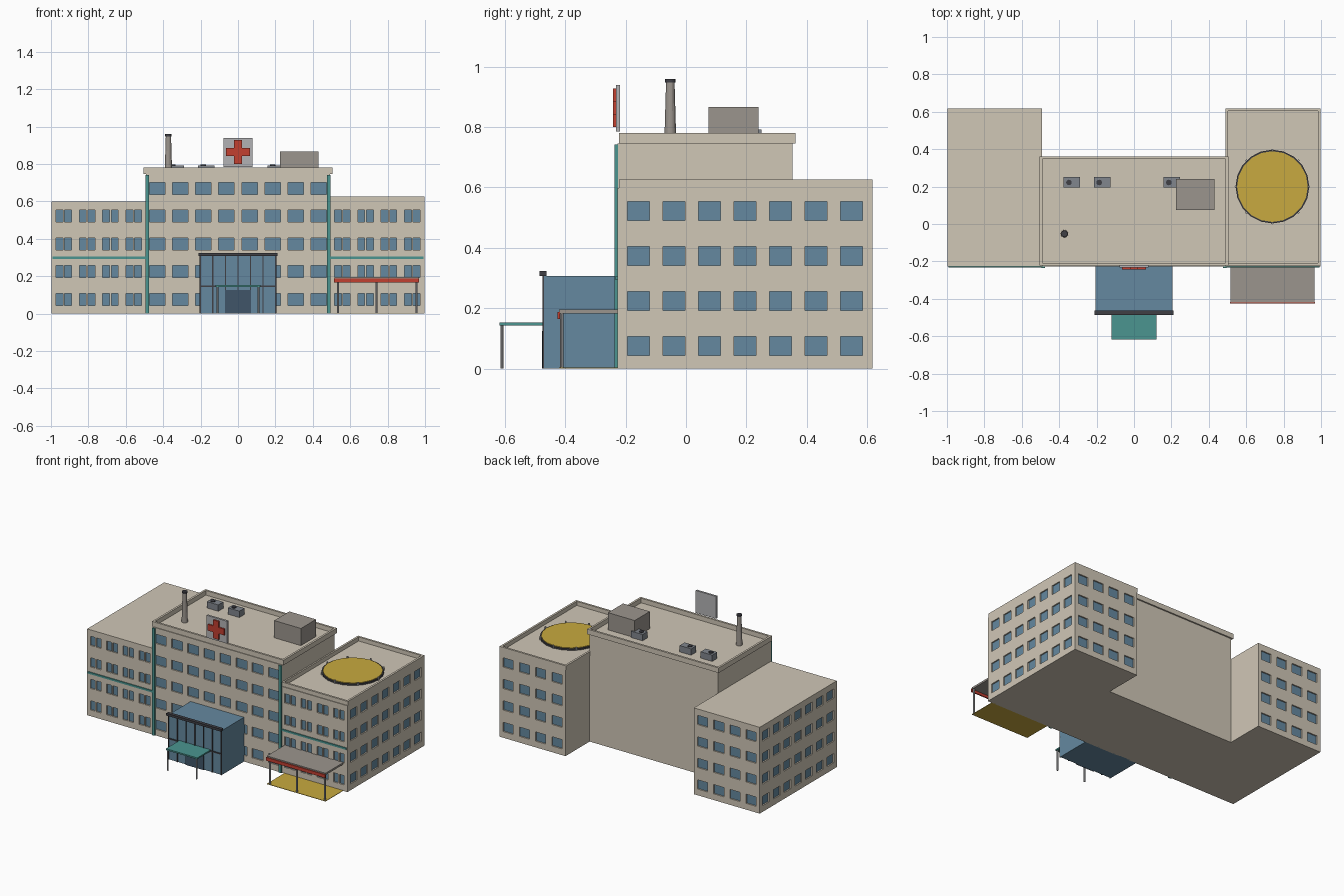
import bpy, bmesh, math
from mathutils import Matrix

if "Cube" in bpy.data.objects:
    bpy.data.objects.remove(bpy.data.objects["Cube"])

COL = {"wall": (.63, .57, .47), "glass": (.13, .25, .35), "teal": (.07, .30, .28),
       "red": (.54, .05, .03), "yellow": (.58, .40, .05), "dark": (.05, .05, .06),
       "grey": (.45, .45, .46), "stone": (.33, .30, .27), "door": (.05, .09, .14),
       "unit": (.22, .24, .27)}
mats = {}
for k, c in COL.items():
    mats[k] = bpy.data.materials.new(k)
    mats[k].diffuse_color = (*c, 1)


def finish(name, bm, col, mat=None):
    bmesh.ops.recalc_face_normals(bm, faces=bm.faces[:])
    me = bpy.data.meshes.new(name)
    bm.to_mesh(me)
    bm.free()
    ob = bpy.data.objects.new(name, me)
    me.materials.append(mats[col])
    if mat:
        ob.matrix_world = mat
    bpy.context.collection.objects.link(ob)
    return ob


def boxes(name, col, *items, mat=None):
    """One object from boxes given as x0, x1, y0, y1, z0, z1."""
    bm = bmesh.new()
    for x0, x1, y0, y1, z0, z1 in items:
        m = Matrix.Translation(((x0+x1)/2, (y0+y1)/2, (z0+z1)/2)) @ Matrix.Diagonal((x1-x0, y1-y0, z1-z0, 1))
        bmesh.ops.create_cube(bm, size=1, matrix=m)
    return finish(name, bm, col, mat)


def cyl(name, col, items, n=16):
    """One object from cones given as x, y, z0, z1, r0, r1."""
    bm = bmesh.new()
    for x, y, z0, z1, r0, r1 in items:
        bmesh.ops.create_cone(bm, cap_ends=True, segments=n, radius1=r0, radius2=r1,
                              depth=z1-z0, matrix=Matrix.Translation((x, y, (z0+z1)/2)))
    return finish(name, bm, col)


T = .012                                   # wall panel thickness
ROWS = [.075, .224, .373, .522, .67]


def wall(name, u0, u1, top, panes, rows, pos, angle):
    """Panel with window openings and recessed glass; panes are (u0, u1) spans."""
    mat = Matrix.Translation((*pos, 0)) @ Matrix.Rotation(math.radians(angle), 4, 'Z')
    us = sorted([u0, u1] + [u for p in panes for u in p])
    zs = [0] + [z + d for z in rows for d in (-.032, .032)] + [top]
    bm = bmesh.new()
    g = [[bm.verts.new((u, 0, z)) for z in zs] for u in us]
    for i in range(len(us)-1):
        for j in range(len(zs)-1):
            if not (i % 2 and j % 2):
                bm.faces.new((g[i][j], g[i+1][j], g[i+1][j+1], g[i][j+1]))
    ext = bmesh.ops.extrude_face_region(bm, geom=bm.faces[:], use_keep_orig=True)
    bmesh.ops.translate(bm, vec=(0, -T, 0),
                        verts=[v for v in ext["geom"] if isinstance(v, bmesh.types.BMVert)])
    finish(name, bm, "wall", mat)
    boxes(name + "_glass", "glass", *[(a, b, -.003, .001, z-.032, z+.032)
                                      for a, b in panes for z in rows], mat=mat)


def spans(centres, w):
    return [(c - w/2, c + w/2) for c in centres]


def parapet(name, x0, x1, y0, y1, z0, z1, t=.014):
    boxes(name, "wall", (x0, x1, y0, y0+t, z0, z1), (x0, x1, y1-t, y1, z0, z1),
          (x0, x0+t, y0+t, y1-t, z0, z1), (x1-t, x1, y0+t, y1-t, z0, z1))


# building masses
F, B = -.215, .605
boxes("main_block", "wall", (-.492, .492, F, .352, 0, .748))
boxes("left_wing", "wall", (-.985, -.492, F, B, 0, .598))
boxes("right_wing", "wall", (.492, .985, F, B, 0, .598))
parapet("main_parapet", -.504, .504, -.222, .362, .745, .78)
parapet("right_parapet", .488, .997, -.222, .617, .597, .626)

# window walls
wall("main_front_wall", -.492, .492, .746, spans([-.433 + .1237*i for i in range(8)], .083),
     ROWS, (0, F), 0)
cols = [-.187, -.062, .062, .187]
halves = [p for c in cols for p in ((c-.041, c-.005), (c+.005, c+.041))]
sides = spans([-.3525 + .1175*i for i in range(7)], .073)
for s, n in ((-1, "left"), (1, "right")):
    wall(n + "_front_wall", -.2525, .2525, .598, halves, ROWS[:4], (s*.7445, F), 0)
    wall(n + "_back_wall", -.2525, .2525, .598, spans(cols, .078), ROWS[:4], (s*.7445, B), 180)
    wall(n + "_side_wall", F-.195, B-.195, .598, sides, ROWS[:4], (s*.985, .195), s*90)
    # teal trim
    boxes(n + "_trim", "teal", (s*.485-.01, s*.485+.01, -.236, -.226, 0, .742),
          (s*.743-.248, s*.743+.248, -.233, -.226, .293, .306))

# glazed entrance hall
boxes("entrance_hall", "glass", (-.205, .205, -.47, -.22, 0, .307))
boxes("entrance_cornice", "dark", (-.21, .21, -.486, -.462, .307, .323))
boxes("entrance_mullions", "dark", *[(x-.003, x+.003, -.476, -.469, 0, .307)
      for x in [-.202 + .0673*i for i in range(7)]], (-.205, .205, -.476, -.469, .141, .149))
boxes("entrance_door", "door", (-.07, .07, -.477, -.469, 0, .125))
boxes("entrance_canopy", "teal", (-.12, .12, -.618, -.47, .142, .152))
cyl("entrance_canopy_posts", "grey", [(s*.11, -.61, 0, .143, .005, .005) for s in (-1, 1)], 8)

# ambulance bay
boxes("bay_roof", "stone", (.515, .965, -.42, -.222, .183, .196))
boxes("bay_fascia", "red", (.513, .967, -.426, -.418, .165, .188))
cyl("bay_posts", "grey", [(x, -.412, 0, .185, .006, .006) for x in (.535, .74, .955)], 8)
boxes("bay_floor", "yellow", (.515, .965, -.42, -.222, 0, .003))

# roof sign with a plain cross
boxes("sign_panel", "grey", (-.078, .078, -.232, -.218, .785, .94))
boxes("sign_cross", "red", (-.021, .021, -.242, -.231, .8, .927),
      (-.063, -.021, -.242, -.231, .842, .885), (.021, .063, -.242, -.231, .842, .885))

# rooftop plant
boxes("plant_room", "stone", (.225, .43, .075, .24, .745, .867))
boxes("air_units", "unit", *[(x-.044, x+.044, .195, .25, .745, .792) for x in (-.332, -.17, .202)])
cyl("air_unit_fans", "dark", [(x-.016, .222, .79, .797, .015, .015) for x in (-.332, -.17, .202)], 12)
cyl("chimney", "stone", [(-.372, -.052, .745, .952, .02, .014)])
cyl("chimney_cap", "dark", [(-.372, -.052, .948, .96, .017, .017)])

# helipad
cyl("helipad_rim", "dark", [(.74, .2, .597, .609, .197, .197)], 20)
cyl("helipad", "yellow", [(.74, .2, .6, .613, .189, .189)], 20)
cyl("helipad_lights", "grey", [(.74 + .196*math.cos(a), .2 + .196*math.sin(a), .597, .62, .006, .006)
    for a in [math.tau*i/8 for i in range(8)]], 8)

for m in bpy.data.materials:
    if m.users and not m.is_grease_pencil:
        m.use_nodes = True
        m.node_tree.nodes["Principled BSDF"].inputs["Base Color"].default_value = m.diffuse_color
